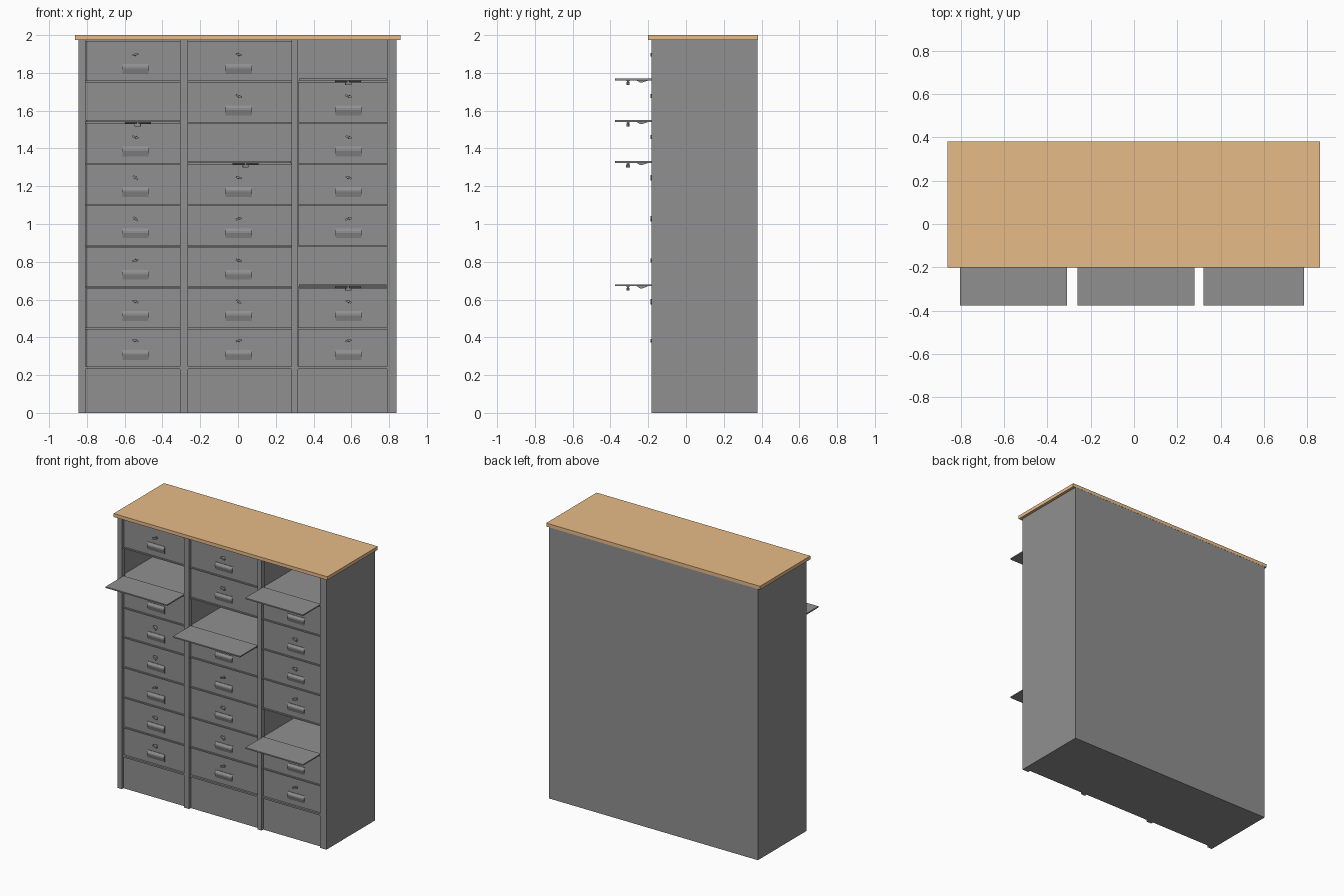
import bpy, bmesh, math, random
from mathutils import Matrix

if "Cube" in bpy.data.objects:
    bpy.data.objects.remove(bpy.data.objects["Cube"])

random.seed(4)


def material(name, colour):
    m = bpy.data.materials.new(name)
    m.diffuse_color = (*colour, 1)
    m.use_nodes = True
    m.node_tree.nodes["Principled BSDF"].inputs["Base Color"].default_value = m.diffuse_color
    return m


wood = material("wood", (0.80, 0.50, 0.25))
steel = material("painted_steel", (0.28, 0.28, 0.28))


def finish(name, bm, matrix=None, mat=steel):
    bmesh.ops.recalc_face_normals(bm, faces=bm.faces)
    me = bpy.data.meshes.new(name)
    bm.to_mesh(me)
    bm.free()
    me.materials.append(mat)
    ob = bpy.data.objects.new(name, me)
    bpy.context.collection.objects.link(ob)
    if matrix is not None:
        ob.matrix_world = matrix
    return ob


def add_box(bm, x0, x1, y0, y1, z0, z1, turn=None):
    m = Matrix.Translation(((x0 + x1) / 2, (y0 + y1) / 2, (z0 + z1) / 2))
    if turn is not None:
        m = m @ turn
    m = m @ Matrix.Diagonal((x1 - x0, y1 - y0, z1 - z0, 1))
    bmesh.ops.create_cube(bm, size=1, matrix=m)


def box(name, *dims, mat=steel):
    bm = bmesh.new()
    add_box(bm, *dims)
    return finish(name, bm, mat=mat)


def add_prism(bm, profile, x0, x1):
    a = [bm.verts.new((x0, y, z)) for y, z in profile]
    b = [bm.verts.new((x1, y, z)) for y, z in profile]
    bm.faces.new(a)
    bm.faces.new(b[::-1])
    for i in range(len(a)):
        j = (i + 1) % len(a)
        bm.faces.new((a[i], a[j], b[j], b[i]))


FRONT, BACK, TOP = -0.182, 0.379, 1.975
DOOR_Y = -0.163
POSTS = [(-0.845, -0.808), (-0.306, -0.266), (0.284, 0.318), (0.79, 0.84)]
LEVELS = [0.24, 0.447, 0.665, 0.885, 1.103, 1.318, 1.535, 1.755, TOP]
OPEN = {(0, 6), (1, 5), (2, 7), (2, 2)}          # (column, row) with lowered flap
CENTRES = [-0.543, 0.004, 0.585]
OPEN_CENTRES = [-0.53, 0.04, 0.583]

# Carcass
box("left_side", -0.845, -0.83, FRONT, BACK, 0, TOP)
box("right_side", 0.825, 0.84, FRONT, BACK, 0, TOP)
box("back_panel", -0.83, 0.825, BACK - 0.012, BACK, 0, TOP)
box("bottom_panel", -0.83, 0.825, DOOR_Y, BACK - 0.012, 0, 0.012)
box("wood_top", -0.862, 0.86, -0.2, 0.38, TOP, 2.0, mat=wood)

# Front posts and inner dividers
for i, (a, b) in enumerate(POSTS):
    box(f"front_post_{i}", a, b, FRONT, FRONT + 0.035, 0, TOP)
    if i in (1, 2):
        c = (a + b) / 2
        box(f"divider_{i}", c - 0.008, c + 0.008, FRONT + 0.035, BACK - 0.012, 0.012, TOP)


def door(name, x0, x1, height, centre, matrix):
    # Panel, hinged along its lower edge at local y = z = 0
    bm = bmesh.new()
    add_box(bm, x0, x1, 0, 0.009, 0, height)
    finish(name + "_panel", bm, matrix)
    # Pull: thin plate with a wedge-shaped hood
    bm = bmesh.new()
    h0 = 0.034
    add_box(bm, centre - 0.07, centre + 0.07, -0.003, 0, h0, h0 + 0.056)
    add_prism(bm, [(-0.003, h0 + 0.054), (-0.012, h0 + 0.040), (-0.012, h0 + 0.030),
                   (-0.003, h0 + 0.002)], centre - 0.069, centre + 0.069)
    finish(name + "_pull", bm, matrix)
    # Lock barrel and tilted turn latch
    bm = bmesh.new()
    lz = 0.138
    bmesh.ops.create_cone(bm, cap_ends=True, segments=12, radius1=0.007, radius2=0.006,
                          depth=0.012,
                          matrix=Matrix.Translation((centre, -0.006, lz)) @ Matrix.Rotation(math.pi / 2, 4, 'X'))
    tilt = Matrix.Rotation(math.radians(random.choice((-15, 15, 20, 40))), 4, 'Y')
    add_box(bm, centre - 0.016, centre + 0.016, -0.024, -0.01, lz - 0.005, lz + 0.005, tilt)
    finish(name + "_latch", bm, matrix)


# Columns of shelves, plinths and doors
for col in range(3):
    x0, x1 = POSTS[col][1], POSTS[col + 1][0]
    s0 = (-0.83, -0.278, 0.309)[col]
    s1 = (-0.294, 0.293, 0.825)[col]
    box(f"plinth_{col}", x0, x1, DOOR_Y, DOOR_Y + 0.012, 0, 0.235)
    box(f"base_lip_{col}", x0, x1, FRONT + 0.004, DOOR_Y + 0.012, 0.233, 0.245)
    for row in range(8):
        z = LEVELS[row]
        box(f"shelf_{col}_{row}", s0, s1, FRONT + 0.035, BACK - 0.012, z - 0.005, z + 0.004)
        box(f"shelf_edge_{col}_{row}", x0, x1, FRONT + 0.01, FRONT + 0.035, z - 0.005, z + 0.004)
        height = LEVELS[row + 1] - z - 0.010
        if (col, row) in OPEN:
            m = Matrix.Translation((0, -0.169, z + 0.006)) @ Matrix.Rotation(math.pi / 2, 4, 'X')
            door(f"open_flap_{col}_{row}", x0 + 0.004, x1 - 0.004, 0.207, OPEN_CENTRES[col], m)
        else:
            m = Matrix.Translation((0, DOOR_Y, z + 0.004))
            door(f"door_{col}_{row}", x0 + 0.002, x1 - 0.002, height, CENTRES[col], m)
